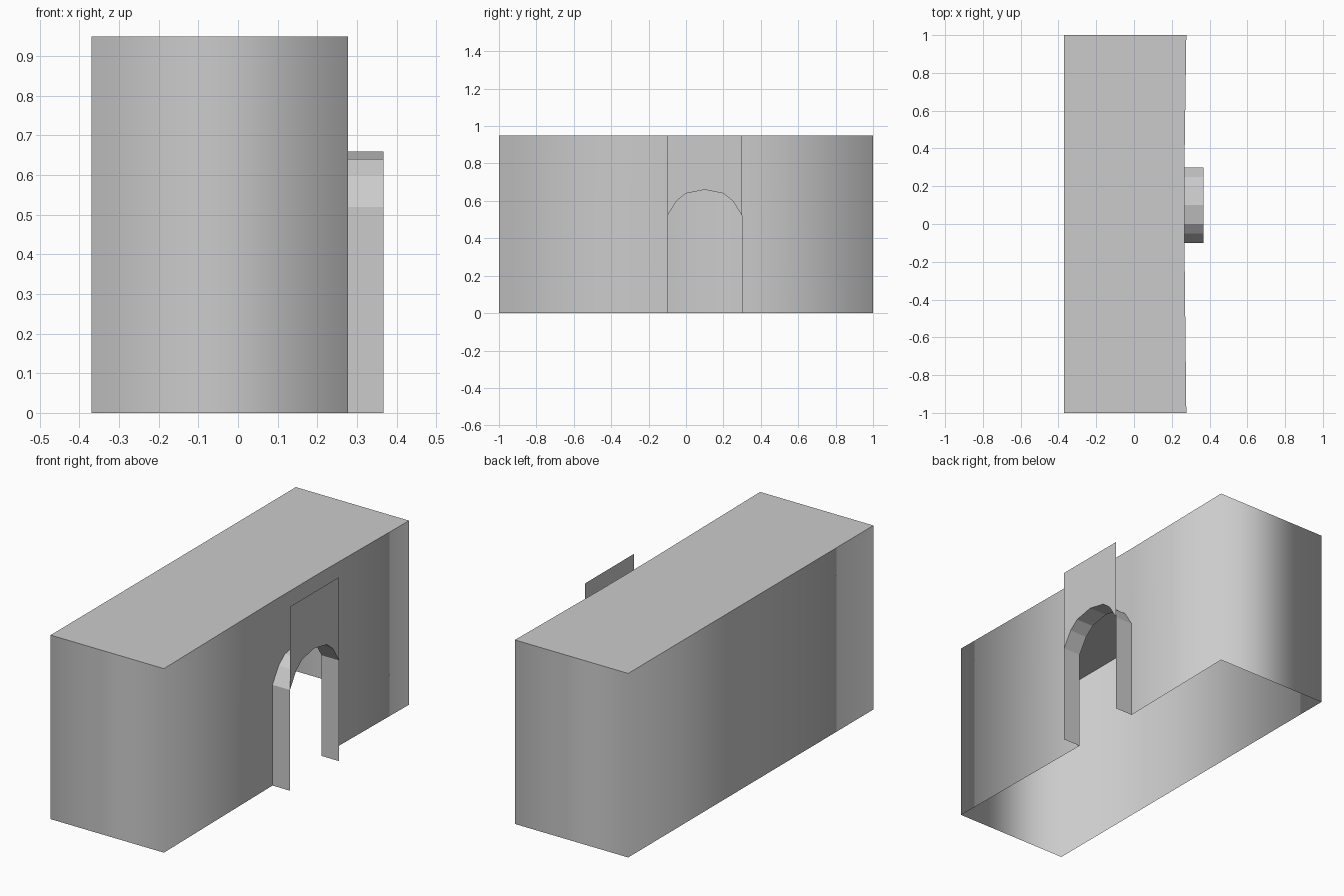
import bpy

cube = bpy.data.objects.get("Cube")
if cube:
    bpy.data.objects.remove(cube)

HEIGHT = 0.95
BACK_X, END_X, DOOR_X, PORCH_X = -0.37, 0.277, 0.267, 0.367
DOOR_Y, HALF = 0.1, 0.2

grey = bpy.data.materials.new("plain_grey")
grey.use_nodes = True
colour = (0.6, 0.6, 0.6, 1)
grey.diffuse_color = colour
grey.node_tree.nodes["Principled BSDF"].inputs["Base Color"].default_value = colour


def sheet(name, verts, faces, smooth=False):
    """Make a thin sheet object from points and polygons."""
    mesh = bpy.data.meshes.new(name)
    mesh.from_pydata(verts, [], faces)
    mesh.materials.append(grey)
    for poly in mesh.polygons:
        poly.use_smooth = smooth
    obj = bpy.data.objects.new(name, mesh)
    bpy.context.collection.objects.link(obj)
    return obj


# Arch profile (y, z): mirrored half curve
half = [(-HALF, 0.52), (-0.15, 0.6), (-0.1, 0.64)]
curve = half + [(0, 0.66)] + [(-y, z) for y, z in reversed(half)]
arch = [(DOOR_Y + y, z) for y, z in curve]
y0, y1 = DOOR_Y - HALF, DOOR_Y + HALF
n = len(arch)

# Plan outline, anticlockwise from one side of the doorway to the other
plan = [(DOOR_X, y1), (END_X, 1), (BACK_X, 1), (BACK_X, -1), (END_X, -1), (DOOR_X, y0)]
p = len(plan)

# Walls: one smooth ring, open below, with an arched doorway
verts = [(x, y, 0) for x, y in plan] + [(x, y, HEIGHT) for x, y in plan]
verts += [(DOOR_X, y, z) for y, z in arch]
first, last = 2 * p, 2 * p + n - 1
faces = [(i, i + 1, p + i + 1, p + i) for i in range(1, p - 2)]
faces.append((0, 1, p + 1, p, last))
faces.append((p - 2, p - 1, first, 2 * p - 1, 2 * p - 2))
faces.append((*range(first, last + 1), p, 2 * p - 1))
sheet("walls", verts, faces, smooth=True)

# Roof
sheet("roof", [(x, y, HEIGHT) for x, y in plan], [tuple(range(p))])

# Arched sleeve around the doorway
profile = [(y0, 0)] + arch + [(y1, 0)]
m = len(profile)
verts = [(x, y, z) for x in (DOOR_X, PORCH_X) for y, z in profile]
sheet("door_sleeve", verts, [(i, m + i, m + i + 1, i + 1) for i in range(m - 1)])

# Front panel above the arch
verts = [(PORCH_X, y, z) for y, z in arch + [(y1, HEIGHT), (y0, HEIGHT)]]
sheet("door_panel", verts, [tuple(range(len(verts)))])
